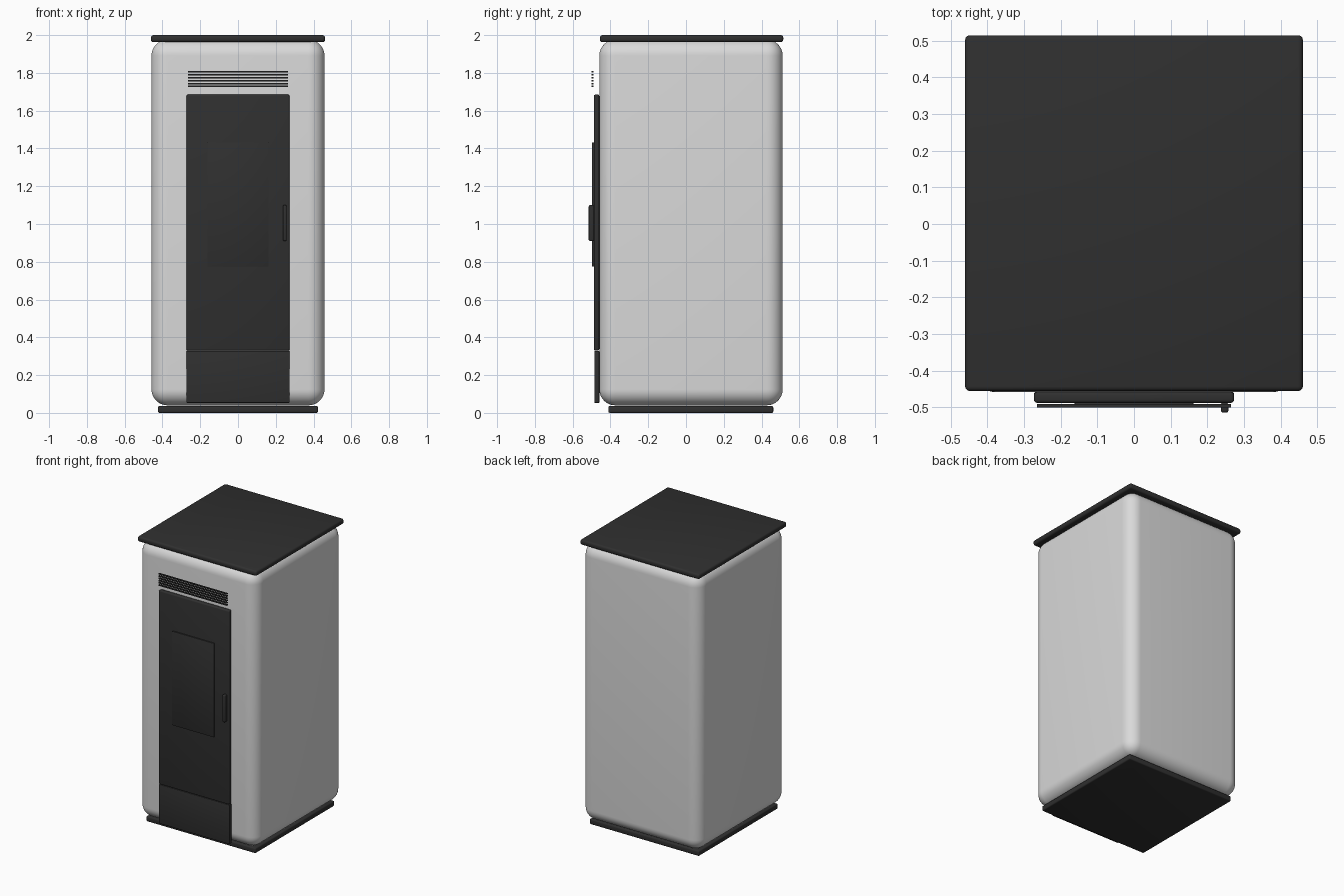
import bpy, bmesh, math

if "Cube" in bpy.data.objects:
    bpy.data.objects.remove(bpy.data.objects["Cube"])

def material(name, v):
    m = bpy.data.materials.new(name)
    m.diffuse_color = (v, v, v, 1)
    m.use_nodes = True
    m.node_tree.nodes["Principled BSDF"].inputs["Base Color"].default_value = m.diffuse_color
    return m

LIGHT = material("light grey enamel", 0.70)
DARK = material("charcoal metal", 0.029)

def box(name, x, y, z, mat, bevel=0.0, segments=3):
    """Rounded box given by its (min, max) ranges."""
    bm = bmesh.new()
    bmesh.ops.create_cube(bm, size=1)
    for v in bm.verts:
        v.co = [(r[0] + r[1]) / 2 + c * (r[1] - r[0]) for c, r in zip(v.co, (x, y, z))]
    if bevel:
        bmesh.ops.bevel(bm, geom=bm.edges[:], offset=bevel, segments=segments,
                        profile=0.5, affect='EDGES')
    me = bpy.data.meshes.new(name)
    bm.to_mesh(me)
    bm.free()
    me.materials.append(mat)
    ob = bpy.data.objects.new(name, me)
    bpy.context.collection.objects.link(ob)
    if bevel:
        bpy.ops.object.select_all(action='DESELECT')
        ob.select_set(True)
        bpy.context.view_layer.objects.active = ob
        bpy.ops.object.shade_smooth_by_angle(angle=math.radians(40))
    return ob

# Cabinet with large soft corners, between base and top plates
box("stove_body", (-0.458, 0.458), (-0.459, 0.512), (0.040, 1.976), LIGHT, 0.085, 10)
box("top_plate", (-0.461, 0.461), (-0.456, 0.515), (1.963, 2.0), DARK, 0.013)
box("base_plate", (-0.423, 0.423), (-0.411, 0.462), (0.0, 0.037), DARK, 0.008)

# Front: door, lower panel, window plate, handle
box("door", (-0.273, 0.273), (-0.488, -0.459), (0.330, 1.685), DARK, 0.008)
box("lower_panel", (-0.273, 0.273), (-0.485, -0.459), (0.053, 0.328), DARK, 0.004)
box("window", (-0.162, 0.162), (-0.497, -0.487), (0.775, 1.432), DARK, 0.002, 2)
box("door_handle", (0.237, 0.258), (-0.515, -0.487), (0.910, 1.100), DARK, 0.007)

# Six thin vent slats above the door
for i in range(6):
    z = 1.724 + i * 0.0157
    box(f"vent_slat_{i + 1}", (-0.265, 0.265), (-0.501, -0.491), (z, z + 0.008), DARK)
